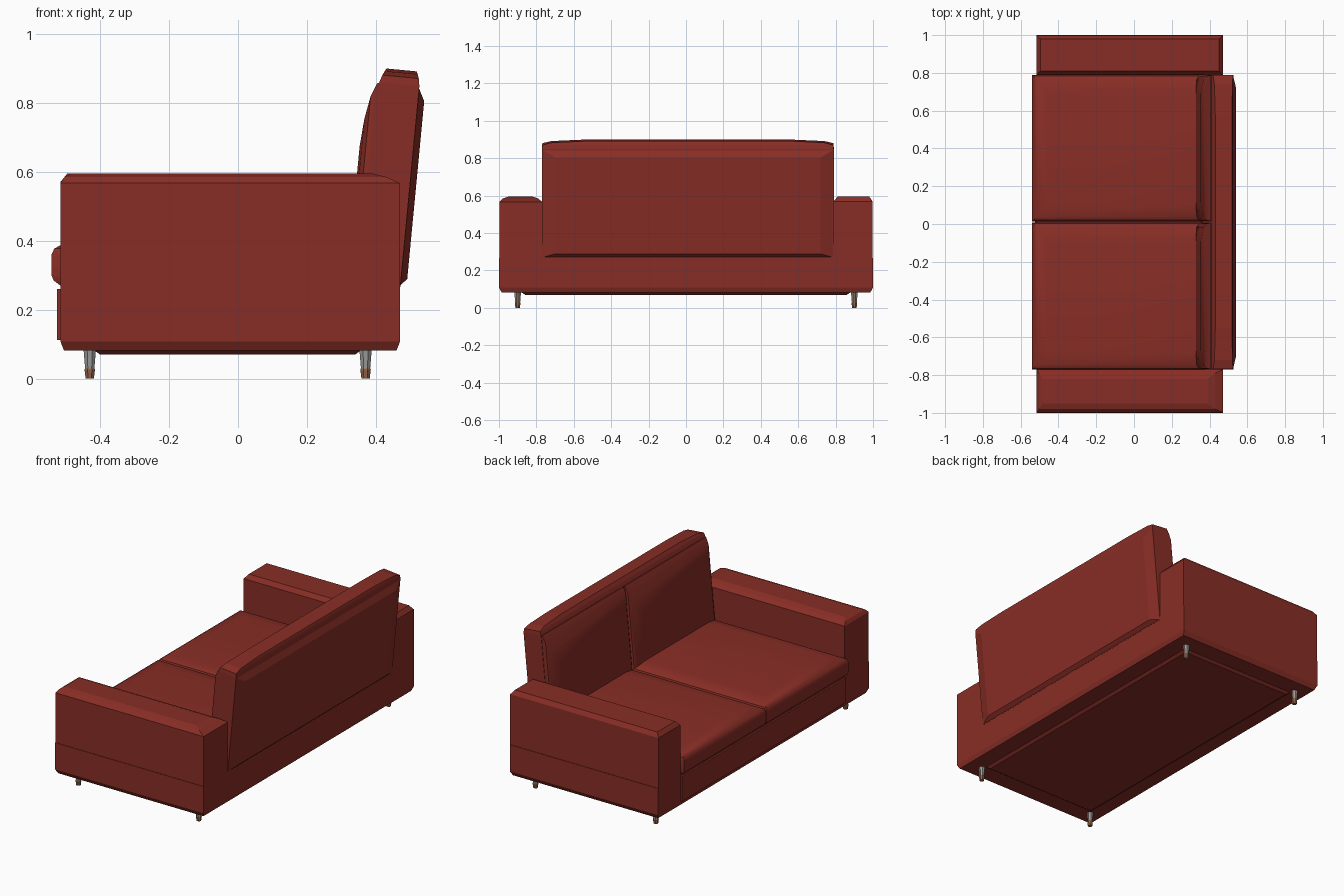
import bpy, bmesh, math
from mathutils import Matrix, Vector

if "Cube" in bpy.data.objects:
    bpy.data.objects.remove(bpy.data.objects["Cube"])


def material(name, rgb):
    m = bpy.data.materials.new(name)
    m.diffuse_color = (*rgb, 1)
    m.use_nodes = True
    m.node_tree.nodes["Principled BSDF"].inputs["Base Color"].default_value = m.diffuse_color
    return m


RED = material("red fabric", (0.25, 0.027, 0.019))
GREY = material("grey metal", (0.33, 0.33, 0.33))
BROWN = material("brown wood", (0.29, 0.13, 0.065))


def finish(name, bm, mats, smooth=None):
    bmesh.ops.recalc_face_normals(bm, faces=bm.faces)
    me = bpy.data.meshes.new(name)
    bm.to_mesh(me)
    bm.free()
    for m in mats:
        me.materials.append(m)
    ob = bpy.data.objects.new(name, me)
    bpy.context.collection.objects.link(ob)
    if smooth:
        bpy.ops.object.select_all(action='DESELECT')
        ob.select_set(True)
        bpy.context.view_layer.objects.active = ob
        bpy.ops.object.shade_smooth_by_angle(angle=math.radians(smooth))
    return ob


def loft(name, rings, axis='z', matrix=None, smooth=None):
    """Stack of rectangles (position, a0, a1, y0, y1) along z or x."""
    bm = bmesh.new()
    loops = []
    for p, a0, a1, y0, y1 in rings:
        pts = [(a0, y0), (a1, y0), (a1, y1), (a0, y1)]
        loops.append([bm.verts.new((a, y, p) if axis == 'z' else (p, y, a)) for a, y in pts])
    for lo, hi in zip(loops, loops[1:]):
        for i in range(4):
            j = (i + 1) % 4
            bm.faces.new((lo[i], lo[j], hi[j], hi[i]))
    bm.faces.new(loops[0][::-1])
    bm.faces.new(loops[-1])
    if matrix:
        bm.transform(matrix)
    return finish(name, bm, [RED], smooth)


# base with chamfered lower edge, bottom panel and front panel
X0, X1 = -0.515, 0.47
loft("base", [(0.082, X0 + .01, X1 - .01, -0.985, 0.985), (0.108, X0, X1, -1, 1),
              (0.268, X0, X1, -1, 1)])
loft("bottom_panel", [(0.07, -0.40, 0.34, -0.86, 0.86), (0.084, -0.42, 0.36, -0.88, 0.88)])
loft("front_panel", [(-0.525, 0.112, 0.26, -0.77, 0.79), (-0.50, 0.112, 0.26, -0.77, 0.79)], 'x')

# arms
loft("near_arm", [(0.268, X0, X1, -0.997, -0.77), (0.567, X0, X1, -0.997, -0.77),
                  (0.585, X0 + .012, X1 - .04, -0.98, -0.79),
                  (0.595, X0 + .03, X1 - .08, -0.95, -0.82)])
loft("far_arm", [(0.268, X0, X1, 0.79, 0.997), (0.57, X0, X1, 0.79, 0.997),
                 (0.595, X0 + .02, X1 - .02, 0.81, 0.98)])

# tilted backrest frame
tilt = Matrix.Translation((0.48, 0, 0.28)) @ Matrix.Rotation(0.095, 4, 'Y')
loft("backrest", [(-0.015, -0.125, -0.008, -0.77, 0.79), (0.57, -0.125, -0.008, -0.77, 0.79),
                  (0.592, -0.118, -0.012, -0.768, 0.788), (0.604, -0.112, -0.016, -0.72, 0.74),
                  (0.612, -0.108, -0.02, -0.55, 0.57)], 'z', tilt)
loft("backrest_rear", [(-0.01, -0.012, 0.567, -0.77, 0.79), (0.01, 0.01, 0.528, -0.70, 0.72)],
     'x', tilt)

# seat and back cushions, one pair per side
for side, ya, yb in (("near", -0.77, 0.008), ("far", 0.014, 0.79)):
    def inset(p, a0, a1, d):
        return (p, a0, a1, ya + d, yb - d)
    loft(side + "_seat_cushion", [
        inset(0.270, -0.515, 0.37, 0.012), inset(0.285, -0.535, 0.37, 0.002),
        inset(0.300, -0.541, 0.37, 0), inset(0.360, -0.541, 0.37, 0),
        inset(0.377, -0.533, 0.37, 0.006), inset(0.388, -0.513, 0.37, 0.025),
        inset(0.397, -0.46, 0.36, 0.09)], smooth=40)
    loft(side + "_back_cushion", [
        inset(-0.115, 0.05, 0.57, 0.004), inset(-0.13, 0.05, 0.568, 0.002),
        inset(-0.146, 0.055, 0.528, 0.006), inset(-0.158, 0.08, 0.46, 0.025),
        inset(-0.164, 0.12, 0.38, 0.10)], 'x', tilt, smooth=40)

# tapered legs: grey on the end-facing sides, brown elsewhere and on the tips
for fx, x in (("front", -0.43), ("rear", 0.37)):
    for fy, y in (("near", -0.9), ("far", 0.9)):
        bm = bmesh.new()
        rings = []
        for z, r in ((0, 0.013), (0.026, 0.0165), (0.03, 0.0145), (0.09, 0.02)):
            rings.append([bm.verts.new((x + r * math.cos(a), y + r * math.sin(a), z))
                          for a in [(k + .5) * math.pi / 4 for k in range(8)]])
        for lo, hi in zip(rings, rings[1:]):
            for i in range(8):
                j = (i + 1) % 8
                bm.faces.new((lo[i], lo[j], hi[j], hi[i]))
        bm.faces.new(rings[0][::-1])
        bm.faces.new(rings[-1])
        bmesh.ops.recalc_face_normals(bm, faces=bm.faces)
        for f in bm.faces:
            c = f.calc_center_median()
            f.material_index = int(not (c.z > 0.035 and abs(f.normal.y) > 0.5))
        finish(fx + "_" + fy + "_leg", bm, [GREY, BROWN])
